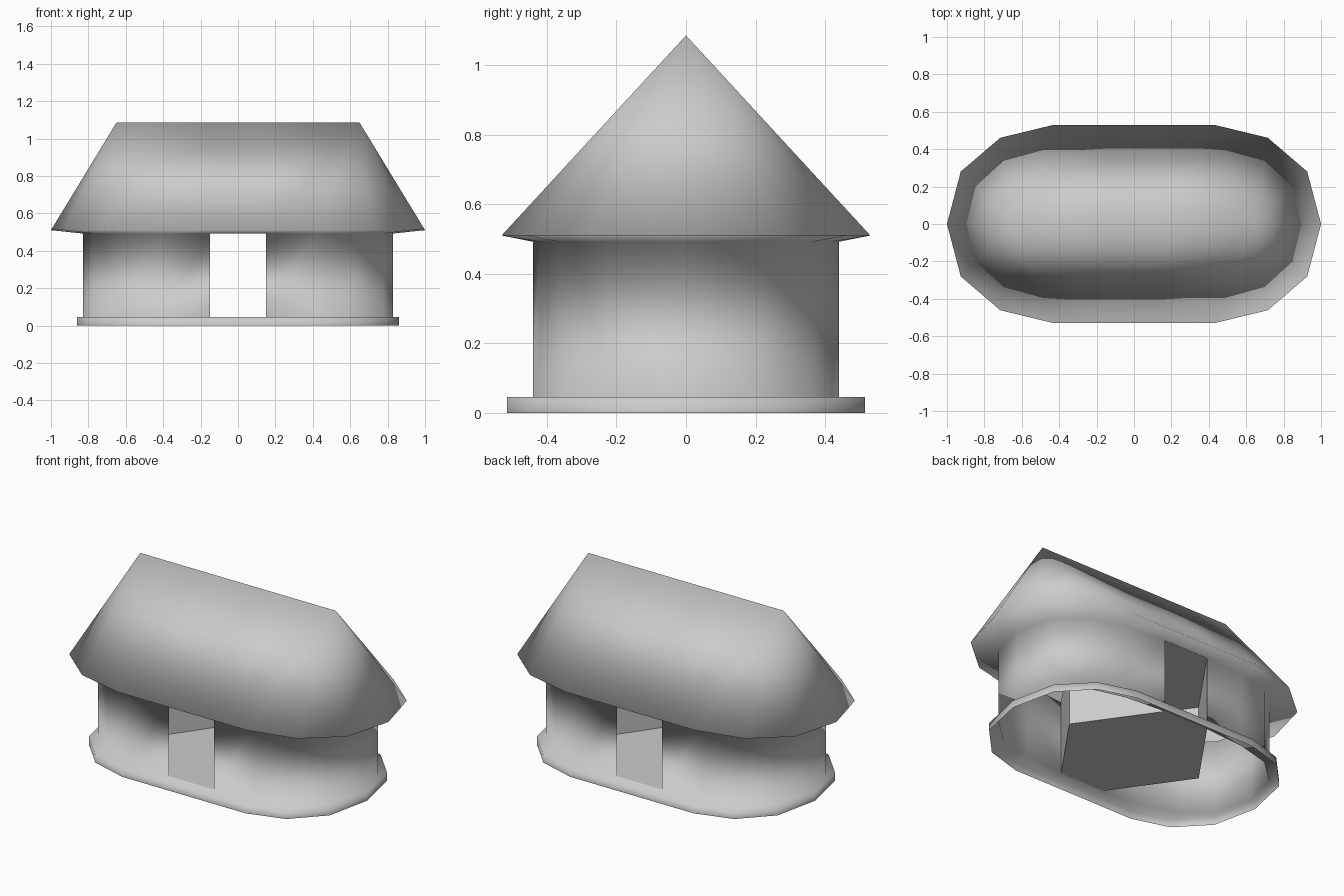
import bpy, bmesh

if "Cube" in bpy.data.objects:
    bpy.data.objects.remove(bpy.data.objects["Cube"])

DOOR, JAMB_Y = 0.15, 0.44
FLOOR_Z, CEIL_Z = 0.045, 0.492
ARC = [(0, -1), (.5, -.87), (.87, -.53), (1, 0), (.87, .53), (.5, .87), (0, 1)]


def oval(centre, rx, ry, z, jamb_y=None):
    """Long oval outline, 18 points, with points at the door jambs."""
    jy = jamb_y or ry
    half = [(DOOR, -jy)] + [(centre + rx * a, ry * b) for a, b in ARC] + [(DOOR, jy)]
    return [(x, y, z) for x, y in half] + [(-x, -y, z) for x, y in half]


def ridge_line(end, z):
    half = [(DOOR, 0, z)] + [(end, 0, z)] * 7 + [(DOOR, 0, z)]
    return half + [(-x, y, h) for x, y, h in half]


def finish(name, bm, smooth):
    bmesh.ops.remove_doubles(bm, verts=bm.verts, dist=0.0005)
    for f in bm.faces:
        f.smooth = smooth
    me = bpy.data.meshes.new(name)
    bm.to_mesh(me)
    bm.free()
    ob = bpy.data.objects.new(name, me)
    bpy.context.collection.objects.link(ob)
    return ob


# Outer shell: plinth rim, plinth top, walls with two doorways, eave, hipped roof
rings = [
    oval(.41, .45, .515, 0),
    oval(.41, .45, .515, FLOOR_Z),
    oval(.41, .42, .42, FLOOR_Z, JAMB_Y),
    oval(.41, .42, .42, CEIL_Z, JAMB_Y),
    oval(.43, .57, .53, .51),
    ridge_line(.65, 1.085),
]
bm = bmesh.new()
loops = [[bm.verts.new(p) for p in r] for r in rings]
n = len(rings[0])
for k in range(len(loops) - 1):
    for i in range(n):
        if k == 2 and i in (n // 2 - 1, n - 1):
            continue  # doorway
        j = (i + 1) % n
        bm.faces.new((loops[k][i], loops[k][j], loops[k + 1][j], loops[k + 1][i]))
finish("hut_walls_and_roof", bm, True)

# Passage through the middle: floor, ceiling and angled inner walls
plan = [(-DOOR, -JAMB_Y), (DOOR, -JAMB_Y), (.46, 0),
        (DOOR, JAMB_Y), (-DOOR, JAMB_Y), (-.46, 0)]
bm = bmesh.new()
low = [bm.verts.new((x, y, FLOOR_Z)) for x, y in plan]
high = [bm.verts.new((x, y, CEIL_Z)) for x, y in plan]
bm.faces.new(low)
bm.faces.new(high[::-1])
for i in (1, 2, 4, 5):
    j = (i + 1) % 6
    bm.faces.new((low[j], low[i], high[i], high[j]))
finish("inner_passage", bm, False)
